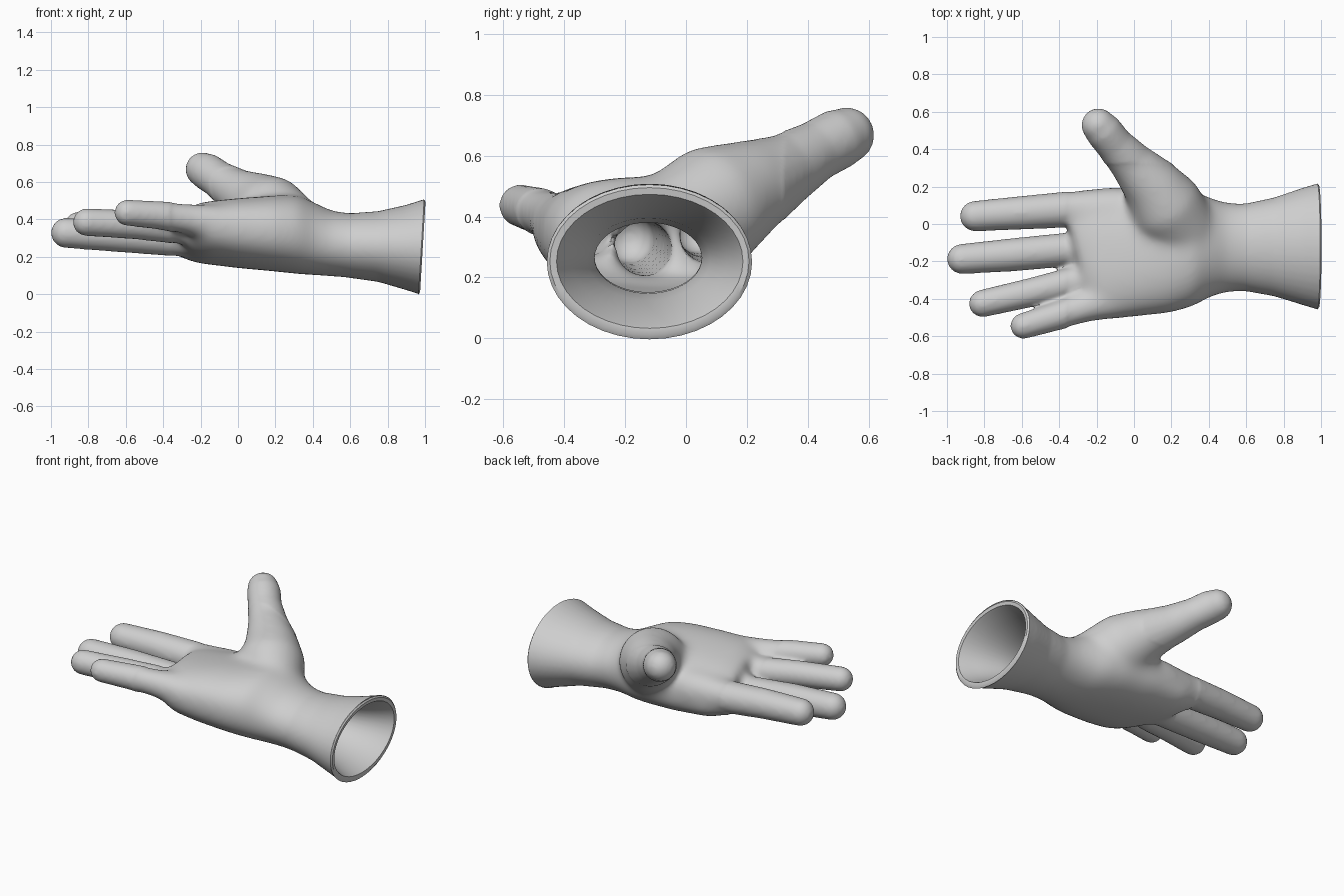
import bpy, bmesh, math
from mathutils import Vector, Matrix

if "Cube" in bpy.data.objects:
    bpy.data.objects.remove(bpy.data.objects["Cube"])

skin = bpy.data.materials.new("light_grey")
skin.diffuse_color = (0.62, 0.62, 0.62, 1)
skin.use_nodes = True
skin.node_tree.nodes["Principled BSDF"].inputs["Base Color"].default_value = skin.diffuse_color


def bridge(bm, rings):
    """Join successive rings of vertices with quads."""
    for a, b in zip(rings, rings[1:]):
        n = len(a)
        for i in range(n):
            j = (i + 1) % n
            bm.faces.new((a[i], a[j], b[j], b[i]))


def cap(bm, rings):
    bm.faces.new(rings[0][::-1])
    bm.faces.new(rings[-1])


def section(bm, x, y0, y1, z0, z1, skew=0.0, tilt=0.0, power=2.0, n=40):
    """Superellipse ring across the arm; skew leans it in x, tilt shears z."""
    yc, zc, ry, rz = (y0 + y1) / 2, (z0 + z1) / 2, (y1 - y0) / 2, (z1 - z0) / 2
    ring = []
    for i in range(n):
        c, s = math.cos(math.tau * i / n), math.sin(math.tau * i / n)
        dy = ry * math.copysign(abs(c) ** (2 / power), c)
        dz = rz * math.copysign(abs(s) ** (2 / power), s)
        ring.append(bm.verts.new((x + skew * dy, yc + dy, zc + dz + tilt * dy)))
    return ring


def digit(bm, path, n=20):
    """Tapered tube through (x, y, z, radius) points with rounded ends."""
    pts = [Vector(p[:3]) for p in path]
    rings = []
    for i, p in enumerate(pts):
        d = pts[min(i + 1, len(pts) - 1)] - pts[max(i - 1, 0)]
        q = d.to_track_quat('Z', 'Y')
        r = path[i][3]
        rings.append([bm.verts.new(p + q @ Vector((r * math.cos(t), r * math.sin(t), 0)))
                      for t in (math.tau * k / n for k in range(n))])
    bridge(bm, rings)
    cap(bm, rings)
    for end in (0, -1):
        bmesh.ops.create_uvsphere(bm, u_segments=20, v_segments=12, radius=path[end][3],
                                  matrix=Matrix.Translation(pts[end]))


def keep_largest_island(bm):
    """Drop enclosed leftovers so only the outer skin remains."""
    seen, islands = set(), []
    for v in bm.verts:
        if v in seen:
            continue
        seen.add(v)
        stack, island = [v], []
        while stack:
            a = stack.pop()
            island.append(a)
            for e in a.link_edges:
                b = e.other_vert(a)
                if b not in seen:
                    seen.add(b)
                    stack.append(b)
        islands.append(island)
    islands.sort(key=len)
    loose = [v for island in islands[:-1] for v in island]
    bmesh.ops.delete(bm, geom=loose, context='VERTS')


def add_object(name, bm):
    me = bpy.data.meshes.new(name)
    bm.to_mesh(me)
    bm.free()
    me.materials.append(skin)
    ob = bpy.data.objects.new(name, me)
    bpy.context.collection.objects.link(ob)
    return ob


bm = bmesh.new()

# palm, wrist and flared cuff
palm = [
    (-0.31, -0.46, 0.15, 0.215, 0.45, -0.25, -0.10, 2.3),
    (-0.20, -0.51, 0.185, 0.172, 0.488, -0.15, -0.10, 2.4),
    (0.00, -0.497, 0.20, 0.143, 0.51, 0, -0.08, 2.4),
    (0.20, -0.475, 0.20, 0.122, 0.528, 0, -0.05, 2.3),
    (0.32, -0.44, 0.18, 0.108, 0.53, 0, -0.03, 2.2),
    (0.41, -0.39, 0.14, 0.101, 0.49, 0, 0, 2.1),
    (0.50, -0.365, 0.115, 0.095, 0.447, 0, 0, 2),
    (0.60, -0.36, 0.11, 0.087, 0.433, 0, 0, 2),
    (0.75, -0.387, 0.142, 0.066, 0.444, 0, 0, 2),
    (0.90, -0.433, 0.193, 0.022, 0.478, 0, 0, 2),
    (1.00, -0.463, 0.223, -0.01, 0.510, 0, 0, 2),
    (1.08, -0.475, 0.235, -0.03, 0.52, 0, 0, 2)]
rings = [section(bm, *s) for s in palm]
bridge(bm, rings)
cap(bm, rings)

# fingers and thumb
index = [(-0.10, 0.075, 0.33, 0.125), (-0.35, 0.078, 0.34, 0.097),
         (-0.60, 0.060, 0.355, 0.09), (-0.85, 0.042, 0.36, 0.082)]
middle = [(-0.10, -0.125, 0.30, 0.12), (-0.36, -0.137, 0.295, 0.091),
          (-0.65, -0.165, 0.315, 0.089), (-0.92, -0.187, 0.328, 0.081)]
ring = [(-0.10, -0.265, 0.33, 0.12), (-0.30, -0.305, 0.35, 0.084),
        (-0.55, -0.366, 0.372, 0.078), (-0.81, -0.425, 0.385, 0.074)]
little = [(-0.02, -0.385, 0.36, 0.115), (-0.25, -0.440, 0.40, 0.086),
          (-0.42, -0.495, 0.422, 0.076), (-0.592, -0.545, 0.436, 0.07)]
thumb = [(0.26, -0.02, 0.375, 0.185), (0.165, 0.10, 0.44, 0.205), (0.09, 0.215, 0.50, 0.16),
         (-0.02, 0.33, 0.558, 0.12), (-0.105, 0.425, 0.615, 0.10),
         (-0.165, 0.50, 0.655, 0.10), (-0.19, 0.528, 0.667, 0.092)]
for path in (index, middle, ring, little, thumb):
    digit(bm, path)

# fuse everything into one smooth skin
form = add_object("hand_form", bm)
mod = form.modifiers.new("fuse", 'REMESH')
mod.mode = 'VOXEL'
mod.voxel_size = 0.012
soft = form.modifiers.new("soften", 'SMOOTH')
soft.factor = 0.5
soft.iterations = 12
bpy.context.view_layer.update()
fused = form.evaluated_get(bpy.context.evaluated_depsgraph_get())
bm = bmesh.new()
bm.from_mesh(fused.to_mesh())
fused.to_mesh_clear()
bpy.data.objects.remove(form)
keep_largest_island(bm)

# blend the knuckles, the palm and the root of the thumb
palm_verts = [v for v in bm.verts if -0.36 < v.co.x < 0.6 and v.co.y < 0.32]
for _ in range(40):
    bmesh.ops.smooth_vert(bm, verts=palm_verts, factor=0.5,
                          use_axis_x=True, use_axis_y=True, use_axis_z=True)

# open the cuff with a slightly leaning cut
bmesh.ops.bisect_plane(bm, geom=bm.verts[:] + bm.edges[:] + bm.faces[:],
                       plane_co=(0.98, 0, 0.25), plane_no=(1, 0, -0.06), clear_outer=True)
hand = add_object("hand", bm)

# rolled rim and inner sleeve of the cuff
bm = bmesh.new()
sleeve = [
    (0.980, -0.457, 0.217, -0.003, 0.505),
    (0.988, -0.447, 0.207, 0.011, 0.495),
    (0.986, -0.425, 0.187, 0.033, 0.473),
    (0.970, -0.418, 0.178, 0.042, 0.465),
    (0.88, -0.375, 0.135, 0.08, 0.43),
    (0.75, -0.325, 0.08, 0.125, 0.395),
    (0.62, -0.30, 0.052, 0.148, 0.38),
    (0.50, -0.30, 0.052, 0.152, 0.38)]
rings = [section(bm, *s) for s in sleeve]
for r in rings:
    for v in r:
        v.co.x += 0.06 * (v.co.z - 0.25)
bridge(bm, rings)
cuff = add_object("cuff_lining", bm)

for ob in (hand, cuff):
    ob.select_set(True)
bpy.context.view_layer.objects.active = hand
bpy.ops.object.shade_smooth_by_angle(angle=math.radians(40))
